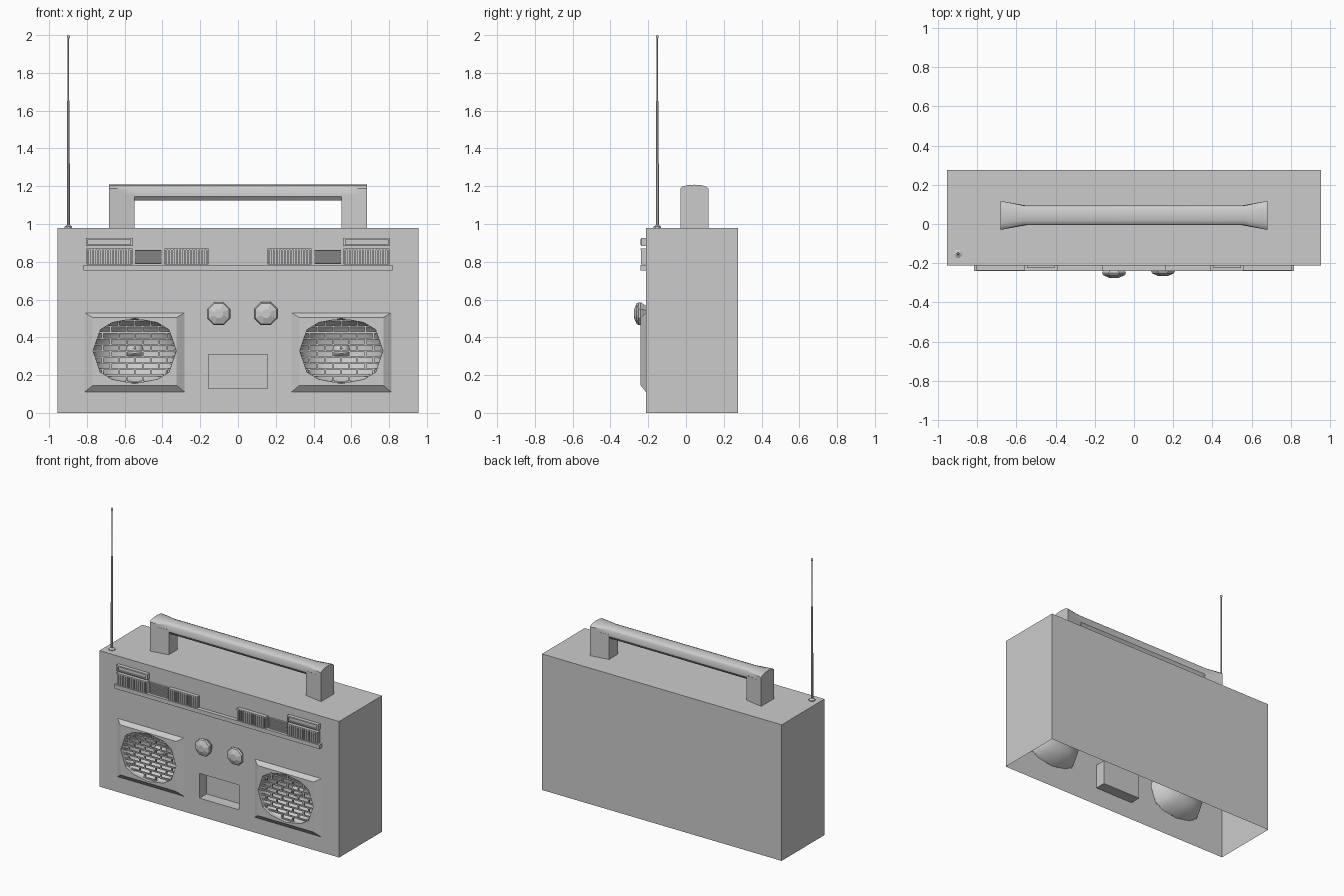
import bpy, bmesh, math
from mathutils import Vector

if "Cube" in bpy.data.objects:
    bpy.data.objects.remove(bpy.data.objects["Cube"])

FRONT = -0.212


def finish(name, bm, smooth=None):
    bmesh.ops.remove_doubles(bm, verts=bm.verts, dist=1e-5)
    bmesh.ops.recalc_face_normals(bm, faces=bm.faces)
    me = bpy.data.meshes.new(name)
    bm.to_mesh(me)
    bm.free()
    ob = bpy.data.objects.new(name, me)
    bpy.context.collection.objects.link(ob)
    if smooth:
        bpy.ops.object.select_all(action='DESELECT')
        bpy.context.view_layer.objects.active = ob
        ob.select_set(True)
        bpy.ops.object.shade_smooth_by_angle(angle=math.radians(smooth))
    return ob


def box(bm, x0, x1, y0, y1, z0, z1):
    r = bmesh.ops.create_cube(bm, size=1)
    for v in r['verts']:
        v.co = Vector(((x0 + x1) / 2 + v.co.x * (x1 - x0),
                       (y0 + y1) / 2 + v.co.y * (y1 - y0),
                       (z0 + z1) / 2 + v.co.z * (z1 - z0)))


def loft(bm, rings, cap_start=False, cap_end=False):
    vs = [[bm.verts.new(p) for p in r] for r in rings]
    n = len(rings[0])
    for a, b in zip(vs, vs[1:]):
        for i in range(n):
            bm.faces.new((a[i], a[(i + 1) % n], b[(i + 1) % n], b[i]))
    if cap_start:
        bm.faces.new(vs[0])
    if cap_end:
        bm.faces.new(vs[-1])


def plate(bm, y, loops):
    # flat sheet facing the front: first loop is the outline, the rest are holes
    edges = []
    for lp in loops:
        vs = [bm.verts.new((x, y, z)) for x, z in lp]
        edges += [bm.edges.new((vs[i - 1], vs[i])) for i in range(len(vs))]
    bmesh.ops.triangle_fill(bm, use_beauty=True, edges=edges, normal=(0, -1, 0))


def rect(x0, x1, z0, z1):
    return [(x0, z0), (x1, z0), (x1, z1), (x0, z1)]


def at_y(loop, y):
    return [(x, y, z) for x, z in loop]


# Speaker outline, twelve sided
QUARTER = [(0.22, 0), (0.182, 0.112), (0.12, 0.15), (0, 0.172)]
HALF = QUARTER + [(-x, z) for x, z in QUARTER[-2::-1]]
OUTLINE = HALF + [(x, -z) for x, z in HALF[-2:0:-1]]
SPK_X, SPK_Z = 0.547, 0.328


def speaker_loop(cx, s=1.0):
    return [(cx + x * s, SPK_Z + z * s) for x, z in OUTLINE]


def half_width(dz):
    for (x0, z0), (x1, z1) in zip(QUARTER, QUARTER[1:]):
        if abs(dz) <= z1:
            return x0 + (x1 - x0) * (abs(dz) - z0) / (z1 - z0)
    return 0


# Body shell: open underneath, with speaker and cassette openings in front
W, BACK, H = 0.955, 0.275, 0.98
CASSETTE = rect(-0.157, 0.155, 0.13, 0.308)
bm = bmesh.new()
plate(bm, FRONT, [rect(-W, W, 0, H), speaker_loop(-SPK_X), speaker_loop(SPK_X), CASSETTE])
for f in ([(-W, BACK, 0), (W, BACK, 0), (W, BACK, H), (-W, BACK, H)],
          [(-W, FRONT, H), (W, FRONT, H), (W, BACK, H), (-W, BACK, H)],
          [(-W, FRONT, 0), (-W, BACK, 0), (-W, BACK, H), (-W, FRONT, H)],
          [(W, FRONT, 0), (W, BACK, 0), (W, BACK, H), (W, FRONT, H)]):
    bm.faces.new([bm.verts.new(p) for p in f])
finish("body_shell", bm)

# Cassette recess
bm = bmesh.new()
loft(bm, [at_y(CASSETTE, FRONT), at_y(CASSETTE, FRONT + 0.08)], cap_end=True)
finish("cassette_recess", bm)

for side, s in (("left", -1), ("right", 1)):
    cx = s * SPK_X

    # Raised speaker surround with sloping edges
    bm = bmesh.new()
    inner = rect(cx - 0.222, cx + 0.222, 0.145, 0.505)
    loft(bm, [at_y(rect(cx - 0.265, cx + 0.265, 0.11, 0.53), FRONT), at_y(inner, -0.24)])
    plate(bm, -0.24, [inner, speaker_loop(cx)])
    loft(bm, [at_y(speaker_loop(cx), -0.24), at_y(speaker_loop(cx), FRONT)])
    finish(side + "_speaker_surround", bm)

    # Speaker cone with dust cap
    bm = bmesh.new()
    profile = [(1, FRONT), (0.85, -0.15), (0.55, -0.11), (0.22, -0.095), (0.17, -0.125), (0.08, -0.14)]
    loft(bm, [at_y(speaker_loop(cx, k), y) for k, y in profile], cap_end=True)
    finish(side + "_speaker_cone", bm, 40)

    # Brick pattern grille
    bm = bmesh.new()
    pitch, brick, t = 0.0325, 0.085, 0.0045
    for i in range(-5, 6):
        z = i * pitch
        w = half_width(z)
        box(bm, cx - w, cx + w, -0.22, -0.21, SPK_Z + z - t, SPK_Z + z + t)
        zm = z + pitch / 2
        for j in range(-3, 4):
            x = (j + 0.5 * (i % 2)) * brick
            if abs(x) < half_width(zm) - 0.005:
                box(bm, cx + x - t, cx + x + t, -0.22, -0.21,
                    SPK_Z + z + t, SPK_Z + z + pitch - t)
    finish(side + "_speaker_grille", bm)

    # Ribbed button banks
    for n, (x0, x1) in enumerate(((0.157, 0.39), (0.558, 0.802))):
        bm = bmesh.new()
        x0, x1 = sorted((s * x0, s * x1))
        box(bm, x0, x1, -0.22, FRONT + 0.002, 0.785, 0.87)
        box(bm, x0, x1, -0.24, -0.22, 0.862, 0.87)
        step = (x1 - x0) / 14
        for i in range(14):
            box(bm, x0 + i * step + 0.003, x0 + (i + 1) * step - 0.003, -0.238, -0.219, 0.786, 0.862)
        finish(f"{side}_button_bank_{n + 1}", bm)

    # Recessed vent with horizontal slats
    bm = bmesh.new()
    x0, x1 = sorted((s * 0.405, s * 0.545))
    for i in range(8):
        z = 0.787 + i * 0.01
        box(bm, x0, x1, -0.225, FRONT + 0.002, z, z + 0.0065)
    finish(side + "_slatted_vent", bm)

    # Upper display bar: shallow frame with inset window
    bm = bmesh.new()
    x0, x1 = sorted((s * 0.556, s * 0.805))
    o, i_ = rect(x0, x1, 0.883, 0.925), rect(x0 + 0.012, x1 - 0.012, 0.892, 0.918)
    loft(bm, [at_y(o, FRONT), at_y(o, -0.238), at_y(i_, -0.24), at_y(i_, -0.23)], cap_end=True)
    finish(side + "_upper_bar", bm)

# Long trim strip under the buttons
bm = bmesh.new()
box(bm, -0.817, 0.817, -0.24, FRONT + 0.002, 0.755, 0.784)
finish("trim_strip", bm)


def ring(c, r, axis, n=8):
    out = []
    for i in range(n):
        a = 2 * math.pi * (i + 0.5) / n
        u, v = r * math.cos(a), r * math.sin(a)
        out.append((c[0] + u, c[1], c[2] + v) if axis == 'Y' else (c[0] + u, c[1] + v, c[2]))
    return out


# Eight sided knobs
for name, x, tip in (("left_knob", -0.102, -0.275), ("right_knob", 0.148, -0.266)):
    bm = bmesh.new()
    prof = [(0.045, FRONT), (0.066, tip + 0.026), (0.06, tip + 0.014), (0.025, tip)]
    loft(bm, [ring((x, y, 0.525), r, 'Y') for r, y in prof], cap_end=True)
    finish(name, bm)

# Carrying handle: domed bar flaring at the ends, on two wedge legs
bm = bmesh.new()
CY = 0.044


def section(x, w):
    dome = [(w * math.cos(math.radians(a)), 1.188 + 0.02 * math.sin(math.radians(a)))
            for a in range(0, 181, 30)]
    low = [(-w, 1.145), (-w * 0.7, 1.125), (w * 0.7, 1.125), (w, 1.145)]
    return [(x, CY + y, z) for y, z in dome + low]


loft(bm, [section(x, w) for x, w in ((-0.682, 0.074), (-0.66, 0.07), (-0.56, 0.05),
                                     (0.56, 0.05), (0.66, 0.07), (0.682, 0.074))], True, True)
finish("handle_bar", bm, 35)
for side, s in (("left", -1), ("right", 1)):
    bm = bmesh.new()
    plan = [(0.682, -0.074), (0.682, 0.074), (0.66, 0.07), (0.547, 0.05), (0.547, -0.05), (0.66, -0.07)]
    loft(bm, [[(s * x, CY + y, z) for x, y in plan] for z in (0.978, 1.16)], True, True)
    finish(side + "_handle_leg", bm)

# Telescopic antenna with foot and tip
bm = bmesh.new()
prof = [(0.022, 0.979), (0.022, 0.986), (0.012, 0.992), (0.0085, 0.994), (0.0085, 1.32), (0.0065, 1.325),
        (0.0065, 1.65), (0.0045, 1.655), (0.0045, 1.982), (0.008, 1.987), (0.008, 1.995), (0.004, 2.0)]
loft(bm, [ring((-0.898, -0.152, z), r, 'Z') for r, z in prof], True, True)
finish("antenna", bm, 40)
